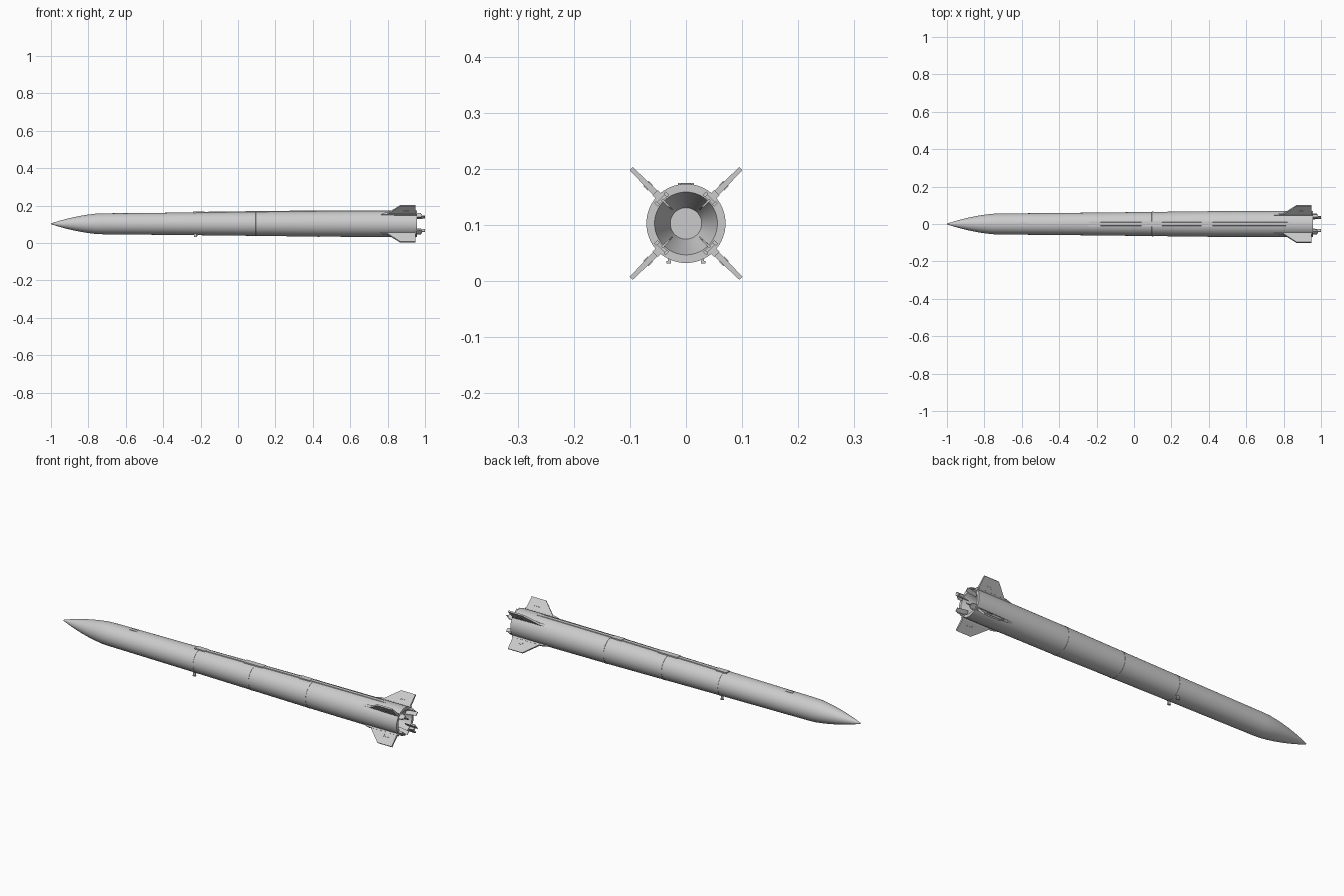
import bpy, bmesh, math
from mathutils import Matrix

cube = bpy.data.objects.get("Cube")
if cube:
    bpy.data.objects.remove(cube)

AXIS_Z = 0.1025
DIAGONALS = [math.radians(45 + 90 * k) for k in range(4)]

grey = bpy.data.materials.new("light_grey")
grey.use_nodes = True
grey.diffuse_color = (0.6, 0.6, 0.6, 1)
grey.node_tree.nodes["Principled BSDF"].inputs["Base Color"].default_value = (0.6, 0.6, 0.6, 1)


def finish(name, bm, angle=0.0, smooth=False):
    """Turn a mesh built around the x axis into an object, rolled by angle."""
    bmesh.ops.recalc_face_normals(bm, faces=bm.faces)
    place = Matrix.Translation((0, 0, AXIS_Z)) @ Matrix.Rotation(angle, 4, 'X')
    bm.transform(place)
    mesh = bpy.data.meshes.new(name)
    bm.to_mesh(mesh)
    bm.free()
    mesh.materials.append(grey)
    ob = bpy.data.objects.new(name, mesh)
    bpy.context.collection.objects.link(ob)
    if smooth:
        bpy.ops.object.select_all(action='DESELECT')
        ob.select_set(True)
        bpy.context.view_layer.objects.active = ob
        bpy.ops.object.shade_smooth_by_angle(angle=math.radians(30))
    return ob


def lathe(name, profile, sides=64):
    """Revolve (x, radius) points about the x axis; radius 0 closes the end."""
    bm = bmesh.new()
    rings = []
    for x, r in profile:
        if r == 0:
            rings.append([bm.verts.new((x, 0, 0))] * sides)
        else:
            rings.append([bm.verts.new((x, r * math.cos(a), r * math.sin(a)))
                          for a in (math.tau * i / sides for i in range(sides))])
    for a, b in zip(rings, rings[1:]):
        for i in range(sides):
            j = (i + 1) % sides
            quad = [a[i], a[j], b[j], b[i]]
            bm.faces.new(list(dict.fromkeys(quad)))
    return finish(name, bm, smooth=True)


def box(name, x, t, r, angle=0.0):
    """Box from (min, max) ranges along x, tangent and radius."""
    bm = bmesh.new()
    bmesh.ops.create_cube(bm, size=1)
    for v in bm.verts:
        v.co = [lo + (c + 0.5) * (hi - lo) for c, (lo, hi) in zip(v.co, (x, t, r))]
    return finish(name, bm, angle)


def plate(name, outline, angle):
    """Slab from (x, radius, half thickness) points, tapered by thickness."""
    bm = bmesh.new()
    left = [bm.verts.new((x, h, r)) for x, r, h in outline]
    right = [bm.verts.new((x, -h, r)) for x, r, h in outline]
    bm.faces.new(left)
    bm.faces.new(right[::-1])
    n = len(outline)
    for i in range(n):
        j = (i + 1) % n
        bm.faces.new((left[i], right[i], right[j], left[j]))
    return finish(name, bm, angle)


# Ogive nose, tapered body and open nozzle in one revolved shell
lathe("body_shell", [
    (-1.0, 0), (-0.997, 0.003), (-0.96, 0.0145), (-0.92, 0.0255), (-0.88, 0.035),
    (-0.84, 0.043), (-0.80, 0.0495), (-0.76, 0.0545), (-0.72, 0.056),
    (-0.25, 0.0605), (0.10, 0.0645), (0.42, 0.0685), (0.80, 0.0705), (0.957, 0.0705),
    (0.957, 0.056), (0.87, 0.028), (0.87, 0)])

# Raised joint bands between body sections
for i, (x, r) in enumerate([(-0.22, 0.0608), (0.10, 0.0645), (0.43, 0.0685)]):
    lathe(f"joint_band_{i + 1}", [(x - 0.006, r - 0.001), (x - 0.005, r + 0.001),
                                  (x + 0.005, r + 0.001), (x + 0.006, r - 0.001)])

# Cable duct along the top, following the taper
duct = [(-0.24, 0.055, 0.0617), (-0.235, 0.055, 0.0635), (0.10, 0.055, 0.0678),
        (0.42, 0.06, 0.0715), (0.80, 0.06, 0.0725), (0.85, 0.06, 0.0705)]
bm = bmesh.new()
rows = [[bm.verts.new((x, y, z)) for y, z in
         ((-0.011, lo), (-0.009, hi), (0.009, hi), (0.011, lo))] for x, lo, hi in duct]
for a, b in zip(rows, rows[1:]):
    for i in range(4):
        j = (i + 1) % 4
        bm.faces.new((a[i], a[j], b[j], b[i]))
bm.faces.new(rows[0])
bm.faces.new(rows[-1][::-1])
finish("cable_duct", bm)

# Covers over the duct joints and the small hatch near the nose
for i, (x0, x1, top) in enumerate([(-0.24, -0.18, 0.0648), (0.04, 0.15, 0.0690),
                                   (0.36, 0.42, 0.0724)]):
    box(f"duct_cover_{i + 1}", (x0, x1), (-0.014, 0.014), (0.057, top))
box("nose_hatch", (-0.615, -0.575), (-0.009, 0.009), (0.05, 0.0583))

# Pair of launch lugs below the body
for side, s in (("left", 1), ("right", -1)):
    y0, y1 = sorted((s * 0.028, s * 0.032))
    box(f"launch_lug_{side}", (-0.234, -0.222), (y0, y1), (-0.068, -0.048))
    y0, y1 = sorted((s * 0.027, s * 0.035))
    box(f"launch_lug_foot_{side}", (-0.236, -0.220), (y0, y1), (-0.071, -0.067))

for k, a in enumerate(DIAGONALS):
    n = k + 1
    # Tail fin with clipped tip and its long root fairing
    plate(f"tail_fin_{n}", [(0.785, 0.062, 0.005), (0.800, 0.078, 0.005),
                            (0.868, 0.1385, 0.0038), (0.950, 0.1385, 0.0038),
                            (0.950, 0.062, 0.006)], a)
    plate(f"fin_fairing_{n}", [(0.735, 0.067, 0.003), (0.785, 0.078, 0.0065),
                               (0.955, 0.078, 0.0065), (0.955, 0.066, 0.0065)], a)
    # Thin bracket on both fin faces
    for s in (1, -1):
        t = tuple(sorted((s * 0.003, s * 0.0068)))
        box(f"fin_bracket_{n}", (0.885, 0.915), t, (0.098, 0.101), a)
        box(f"fin_bracket_leg_{n}", (0.885, 0.888), t, (0.090, 0.101), a)
        # Clevis lugs carrying the exhaust vane
        t = tuple(sorted((s * 0.010, s * 0.0145)))
        box(f"vane_lug_{n}", (0.945, 0.978), t, (0.057, 0.066), a)
    # Exhaust vane with holder
    box(f"vane_holder_{n}", (0.950, 0.985), (-0.010, 0.010), (0.0575, 0.0635), a)
    plate(f"exhaust_vane_{n}", [(0.940, 0.034, 0.0012), (0.940, 0.060, 0.0022),
                                (1.0, 0.060, 0.0022), (1.0, 0.041, 0.0012)], a)
